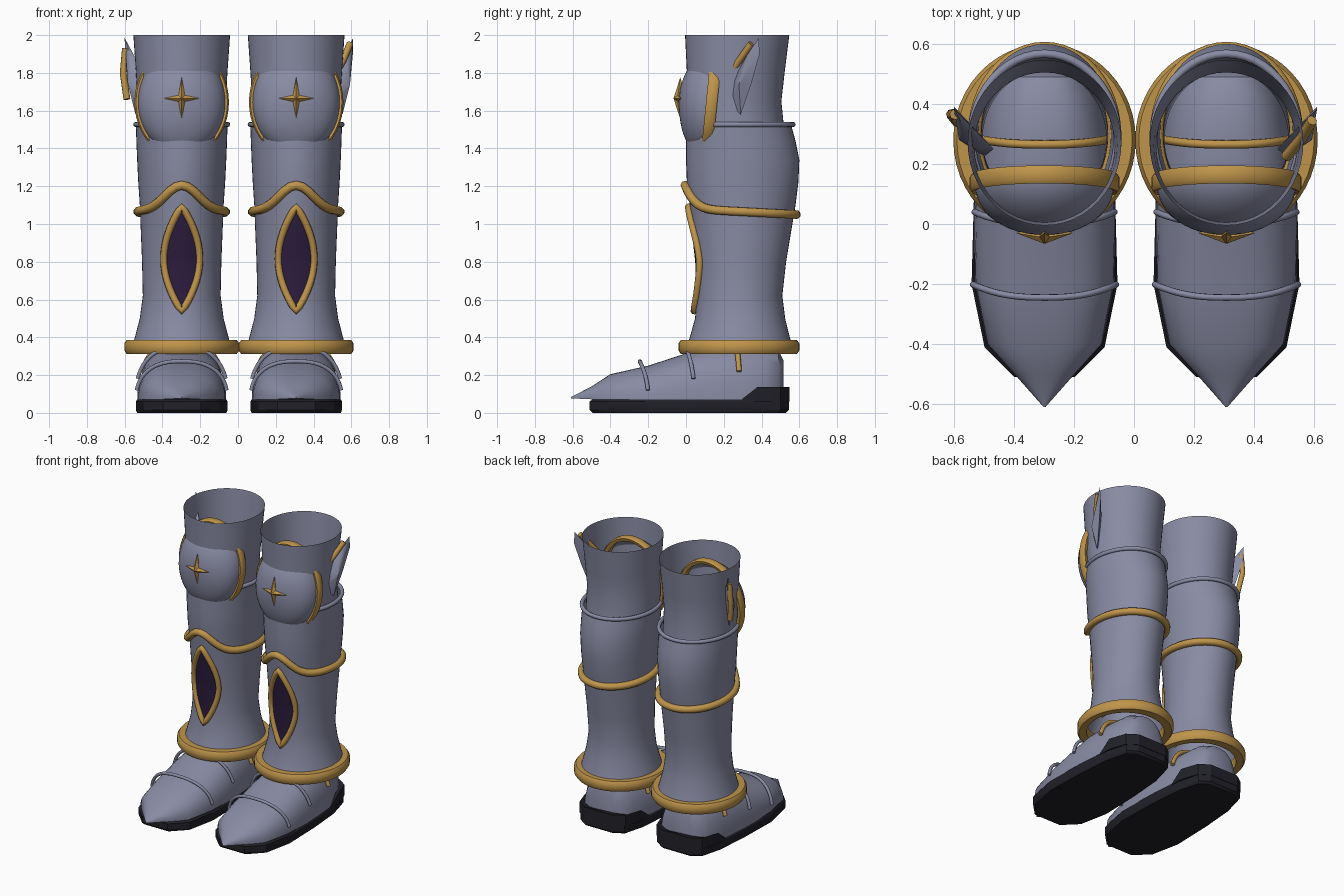
import bpy, bmesh, math
from math import sin, cos, pi

if "Cube" in bpy.data.objects:
    bpy.data.objects.remove(bpy.data.objects["Cube"])


def material(name, rgb):
    m = bpy.data.materials.new(name)
    m.use_nodes = True
    m.diffuse_color = (*rgb, 1)
    m.node_tree.nodes["Principled BSDF"].inputs["Base Color"].default_value = (*rgb, 1)
    return m


STEEL = material("blue grey steel", (0.25, 0.26, 0.37))
GOLD = material("gold", (0.52, 0.30, 0.07))
SOLE = material("dark sole", (0.015, 0.015, 0.022))
INLAY = material("dark purple", (0.025, 0.012, 0.05))


def finish(ob, mat, angle=40):
    ob.data.materials.clear()
    ob.data.materials.append(mat)
    bpy.ops.object.select_all(action='DESELECT')
    ob.select_set(True)
    bpy.context.view_layer.objects.active = ob
    bpy.ops.object.shade_smooth_by_angle(angle=math.radians(angle))


def skin(name, rings, mat, loop=True, caps=False, angle=40):
    """Join a list of equal point rings with quads."""
    bm = bmesh.new()
    rows = [[bm.verts.new(p) for p in r] for r in rings]
    n = len(rows[0])
    for a, b in zip(rows, rows[1:]):
        for i in range(n if loop else n - 1):
            j = (i + 1) % n
            bm.faces.new((a[i], a[j], b[j], b[i]))
    if caps:
        bm.faces.new(rows[0][::-1])
        bm.faces.new(rows[-1])
    bmesh.ops.recalc_face_normals(bm, faces=bm.faces)
    me = bpy.data.meshes.new(name)
    bm.to_mesh(me)
    bm.free()
    ob = bpy.data.objects.new(name, me)
    bpy.context.collection.objects.link(ob)
    finish(ob, mat, angle)
    return ob


def tube(name, pts, r, mat, cyclic=False):
    cu = bpy.data.curves.new(name, 'CURVE')
    cu.dimensions = '3D'
    cu.bevel_depth = r
    cu.bevel_resolution = 2
    cu.use_fill_caps = True
    sp = cu.splines.new('POLY')
    sp.points.add(len(pts) - 1)
    for p, co in zip(sp.points, pts):
        p.co = (*co, 1)
    sp.use_cyclic_u = cyclic
    ob = bpy.data.objects.new(name, cu)
    bpy.context.collection.objects.link(ob)
    bpy.ops.object.select_all(action='DESELECT')
    ob.select_set(True)
    bpy.context.view_layer.objects.active = ob
    bpy.ops.object.convert(target='MESH')
    finish(bpy.context.object, mat, 60)


def lookup(table, t):
    for a, b in zip(table, table[1:]):
        if t <= b[0]:
            f = max(0, (t - a[0]) / (b[0] - a[0]))
            return [u + (v - u) * f for u, v in zip(a[1:], b[1:])]
    return list(table[-1][1:])


N = 48
# Stations: height, half width, front y, back y
CALF = [(.33, .268, 0, .57), (.40, .248, .02, .55), (.5, .222, .048, .525), (.62, .206, .058, .51),
        (.8, .21, .055, .53), (1.1, .222, .02, .58), (1.22, .23, .005, .595), (1.34, .236, 0, .6),
        (1.44, .24, 0, .58), (1.53, .243, 0, .555)]
THIGH = [(1.5, .234, .02, .52), (1.65, .234, .01, .505), (1.8, .242, .005, .522), (2, .256, -.005, .547)]
HEM = [(.315, .25, .03, .53), (.313, .292, -.028, .588), (.33, .304, -.04, .6), (.368, .304, -.04, .6),
       (.385, .292, -.028, .588), (.385, .245, .03, .53)]
# Foot stations: y, half width, bottom, top
FOOT = [(-.61, .003, .077, .083), (-.5, .10, .072, .14), (-.4, .19, .07, .205), (-.2, .23, .07, .25),
        (0, .235, .07, .315), (.12, .23, .07, .35), (.3, .215, .07, .36), (.42, .19, .07, .36),
        (.49, .15, .07, .33), (.515, .10, .08, .28)]


def hoop(cx, z, hw, f, b, grow=0):
    cy, ry = (f + b) / 2, (b - f) / 2 + grow
    return [(cx + (hw + grow) * sin(2 * pi * i / N), cy - ry * cos(2 * pi * i / N), z) for i in range(N)]


def arch(cx, y, grow=0, start=0, lean=0, n=24):
    """Dome-shaped cross-section of the foot."""
    hw, lo, hi = lookup(FOOT, y)
    out = []
    for i in range(n + 1):
        a = start + (pi - 2 * start) * i / n
        s, c = max(0, sin(a)), cos(a)
        out.append((cx + math.copysign(abs(c) ** .8, c) * (hw + grow), y - lean * s ** 2,
                    lo + (hi - lo) * s ** .85 + grow * s + lean * .25 * s))
    return out


def leg(cx, side, tag):
    # Leg shells
    skin("calf_shell" + tag, [hoop(cx, *s) for s in CALF], STEEL)
    skin("thigh_shell" + tag, [hoop(cx, *s) for s in THIGH], STEEL)
    skin("hem_band" + tag, [hoop(cx, *s) for s in HEM + HEM[:1]], GOLD)
    tube("knee_rim" + tag, hoop(cx, 1.527, .243, 0, .567), .014, STEEL, True)

    # Wavy band that rises to a point over the shin
    wave = []
    for i in range(N):
        a = 2 * pi * i / N
        d = min(a, 2 * pi - a)
        z = 1.065 + .015 * cos(a) + .125 * math.exp(-(d / .5) ** 2)
        wave.append(hoop(cx, z, *lookup(CALF, z), .012)[i])
    tube("shin_band" + tag, wave, .024, GOLD, True)

    # Lens-shaped inlay and its frame, laid on the shin
    def on_shin(x, z, lift):
        hw, f, b = lookup(CALF, z)
        return (cx + x, (f + b) / 2 - (b - f) / 2 * math.sqrt(1 - (x / hw) ** 2) - lift, z)
    rows, left, right = [], [], []
    for i in range(25):
        t = i / 24
        z, w = .54 + .55 * t, .095 * sin(pi * t) ** .85 if 0 < i < 24 else 0
        rows.append([on_shin((k / 4 - 1) * w, z, .006) for k in range(9)])
        left.append(on_shin(-w, z, .008))
        right.append(on_shin(w, z, .008))
    skin("shin_inlay" + tag, rows, INLAY, loop=False)
    tube("inlay_frame" + tag, left + right[-2:0:-1], .019, GOLD, True)

    # Domed knee guard with a flat gold rim
    def knee_ring(scale, y, grow=0):
        pts = []
        for i in range(N):
            a = 2 * pi * i / N
            z = (.28 * scale + grow) * sin(a)
            pts.append((cx + (.232 * scale + grow) * cos(a), y + .1 * z * scale, 1.645 + z))
        return pts
    dome = [knee_ring(cos(k * pi / 24), .13 - .168 * sin(k * pi / 24)) for k in range(12)]
    skin("knee_guard" + tag, dome, STEEL, caps=False).data.update()
    skin("knee_cap_tip" + tag, [knee_ring(.131, -.0366), knee_ring(.002, -.038)], STEEL)
    trim = [(-.012, .112), (.01, .106), (.018, .118), (.018, .155), (.01, .166), (-.012, .16), (-.012, .112)]
    skin("knee_trim" + tag, [knee_ring(1, y, g) for g, y in trim], GOLD)

    # Four-pointed star
    star = []
    for i in range(8):
        a, r = i * pi / 4, (.024 if i % 2 else (.095 if i % 4 == 0 else .112))
        star.append((cx + r * cos(a), -.043 if i % 2 else -.03, 1.665 + r * sin(a)))
    skin("knee_star" + tag, [[(cx, -.066, 1.665)] * 8, star, [(cx, 0, 1.665)] * 8], GOLD, angle=10)

    # Side wing: a ridged blade with a gold edge
    edge = [(.2, .225, 1.64), (.245, .29, 1.58), (.275, .345, 1.74), (.3, .39, 1.9),
            (.302, .385, 1.985), (.268, .32, 1.89), (.225, .25, 1.76)]
    put = lambda x, y, z: (cx + side * x, y, z)
    blade = [put(*p) for p in edge]
    skin("side_wing" + tag, [[put(.285, .28, 1.74)] * 7, blade, [put(.17, .25, 1.74)] * 7], STEEL, angle=50)
    if side > 0:
        strip = [(.2, .225, 1.78), (.25, .285, 1.87), (.285, .345, 1.955)]
    else:
        strip = [(.29, .34, 1.66), (.31, .365, 1.8), (.298, .365, 1.93)]
    tube("wing_edge" + tag, [put(*p) for p in strip], .018, GOLD)

    # Foot and its straps
    skin("foot" + tag, [arch(cx, s[0]) for s in FOOT], STEEL, caps=True, angle=35)
    tube("toe_strap" + tag, arch(cx, -.2, .012, .2, .045), .011, STEEL)
    tube("instep_strap" + tag, arch(cx, .045, .012, .35, .045), .011, STEEL)
    tube("ankle_strap" + tag, arch(cx, .285, .012, .45, .02), .014, GOLD)

    # Sole and heel cup
    half = [(.1, -.51), (.2, -.41), (.243, -.2), (.235, .1), (.215, .35), (.175, .5), (.11, .545)]
    outline = half + [(-x, y) for x, y in reversed(half)]
    sole = [[(cx + x * k, y * k, z) for x, y in outline] for k, z in ((.97, 0), (1, .015), (1, .06), (.97, .072))]
    skin("sole" + tag, sole, SOLE, caps=True, angle=30)
    heel = [(.222, .29, 0), (.22, .38, 1), (.18, .5, 1), (.11, .548, 1)]
    cup = heel + [(-x, y, h) for x, y, h in reversed(heel)]
    rings = [[(cx + x, y, .06) for x, y, h in cup], [(cx + x, y, .068 + .07 * h) for x, y, h in cup]]
    skin("heel_cup" + tag, rings, SOLE, caps=True, angle=30)


leg(.308, 1, "_left")
leg(-.298, -1, "_right")
